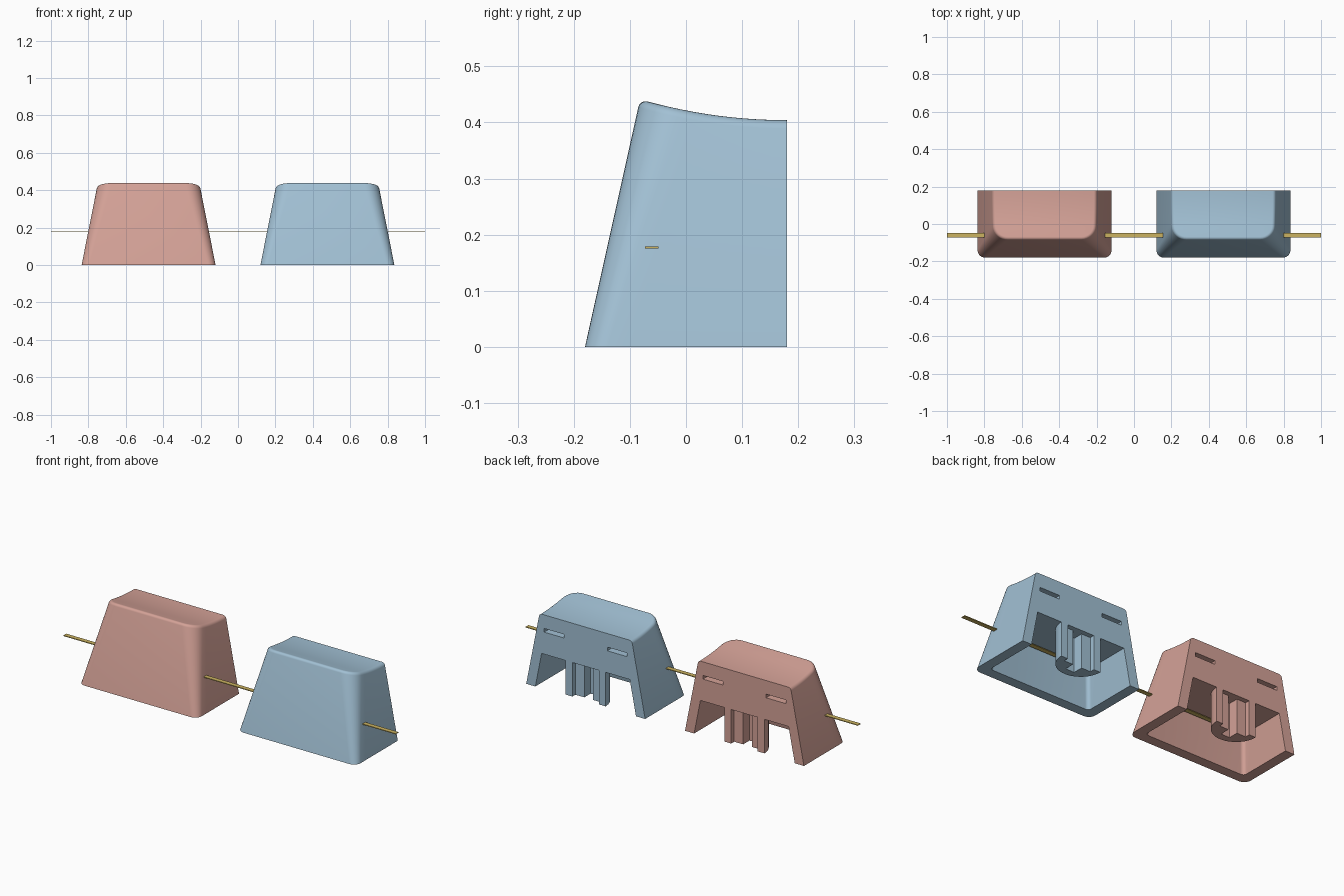
import bpy, bmesh, math

if "Cube" in bpy.data.objects:
    bpy.data.objects.remove(bpy.data.objects["Cube"])

BACK = 0.18          # flat cut plane at the rear
HALF_W, HALF_D = 0.358, 0.36
CEILING = 0.19       # underside cavity height


def material(name, rgb):
    m = bpy.data.materials.new(name)
    m.diffuse_color = (*rgb, 1)
    m.use_nodes = True
    m.node_tree.nodes["Principled BSDF"].inputs["Base Color"].default_value = m.diffuse_color
    return m


def dish(y):
    """Height of the scooped top at depth y."""
    r = 0.94
    return 0.404 + r - math.sqrt(r * r - (BACK - y) ** 2)


def outline(z, inset, radius, back=BACK):
    """Open U-shaped outline of the tapered body at height z, with mirrored ends."""
    w = HALF_W - 0.198 * z - inset
    front = BACK - HALF_D + 0.222 * z + inset
    side_end = front + radius
    right = [(w, back + (side_end - back) * i / 8) for i in range(8)]
    for i in range(9):
        a = math.pi / 2 * i / 8
        right.append((w - radius + radius * math.cos(a),
                      side_end - radius * math.sin(a)))
    return right + [(-x, y) for x, y in reversed(right)]


def make_object(name, bm, mat, cx):
    bmesh.ops.remove_doubles(bm, verts=bm.verts, dist=1e-6)
    bmesh.ops.recalc_face_normals(bm, faces=bm.faces)
    me = bpy.data.meshes.new(name)
    bm.to_mesh(me)
    bm.free()
    me.materials.append(mat)
    ob = bpy.data.objects.new(name, me)
    ob.location.x = cx
    bpy.context.collection.objects.link(ob)
    return ob


def loft(rings):
    """Skin the open rings; close the rear and cap both ends with cross strips."""
    bm = bmesh.new()
    vs = [[bm.verts.new(p) for p in ring] for ring in rings]
    n = len(vs[0])
    for a, b in zip(vs, vs[1:]):
        for i in range(n - 1):
            bm.faces.new((a[i], a[i + 1], b[i + 1], b[i]))
    for ring in (vs[0], vs[-1]):
        for i in range(n // 2 - 1):
            bm.faces.new((ring[i], ring[i + 1], ring[n - 2 - i], ring[n - 1 - i]))
    bm.faces.new([r[0] for r in vs] + [r[-1] for r in reversed(vs)])
    return bm


def shell_rings():
    rings = [[(x, y, 0) for x, y in outline(0, 0, 0.04)]]
    f, steps = 0.015, 5
    for k in range(steps + 1):
        a = math.pi / 2 * k / steps
        inset, drop = f * (1 - math.cos(a)), f * (1 - math.sin(a))
        pts = []
        for i in range(34):
            z = 0.42
            for _ in range(6):           # settle each point on the scooped top
                x, y = outline(z, inset, 0.075 - inset)[i]
                z = dish(y) - drop
            pts.append((x, y, z))
        rings.append(pts)
    return rings


def box(bm, x0, x1, y0, y1, z0, z1):
    v = bmesh.ops.create_cube(bm, size=1)["verts"]
    for p in v:
        p.co = ((x0 + x1) / 2 + p.co.x * (x1 - x0),
                (y0 + y1) / 2 + p.co.y * (y1 - y0),
                (z0 + z1) / 2 + p.co.z * (z1 - z0))


def cut(ob, cutter):
    mod = ob.modifiers.new("cut", 'BOOLEAN')
    mod.operation, mod.solver, mod.object = 'DIFFERENCE', 'EXACT', cutter
    bpy.context.view_layer.objects.active = ob
    bpy.ops.object.modifier_apply(modifier=mod.name)
    bpy.data.objects.remove(cutter)


def smooth(ob):
    bpy.ops.object.select_all(action='DESELECT')
    ob.select_set(True)
    bpy.context.view_layer.objects.active = ob
    bpy.ops.object.shade_smooth_by_angle(angle=math.radians(30))


def half_cap(label, cx, mat):
    # tapered outer shell
    shell = make_object(label + "_cap_shell", loft(shell_rings()), mat, cx)
    # hollow underside
    cavity = [[(x, y, z) for x, y in outline(z, 0.055, 0.02, BACK + 0.05)]
              for z in (-0.05, CEILING)]
    cut(shell, make_object("cavity_cutter", loft(cavity), mat, cx))
    # two pockets in the rear face
    bm = bmesh.new()
    for s in (-1, 1):
        box(bm, s * 0.19 - 0.06, s * 0.19 + 0.06, BACK - 0.06, BACK + 0.05, 0.31, 0.33)
    cut(shell, make_object("pocket_cutter", bm, mat, cx))
    smooth(shell)
    # half-round stem with a cross-shaped socket
    r, c, s = 0.12, 0.08, 0.026
    prof = [(r * math.cos(math.pi * i / 24), -r * math.sin(math.pi * i / 24))
            for i in range(25)]
    prof += [(-c, 0), (-c, -s), (-s, -s), (-s, -c), (s, -c), (s, -s), (c, -s), (c, 0)]
    bm = bmesh.new()
    face = bm.faces.new([bm.verts.new((x, BACK + y, 0.005)) for x, y in prof])
    top = bmesh.ops.extrude_face_region(bm, geom=[face])["geom"]
    for v in top:
        if isinstance(v, bmesh.types.BMVert):
            v.co.z = CEILING
    smooth(make_object(label + "_cap_stem", bm, mat, cx))


half_cap("pink", -0.478, material("dusty pink", (0.66, 0.36, 0.31)))
half_cap("blue", 0.478, material("pale blue", (0.36, 0.53, 0.66)))

# thin flat bar running through both caps
bm = bmesh.new()
box(bm, -1, 1, -0.073, -0.049, 0.175, 0.179)
make_object("connecting_bar", bm, material("brass", (0.60, 0.45, 0.12)), 0)
